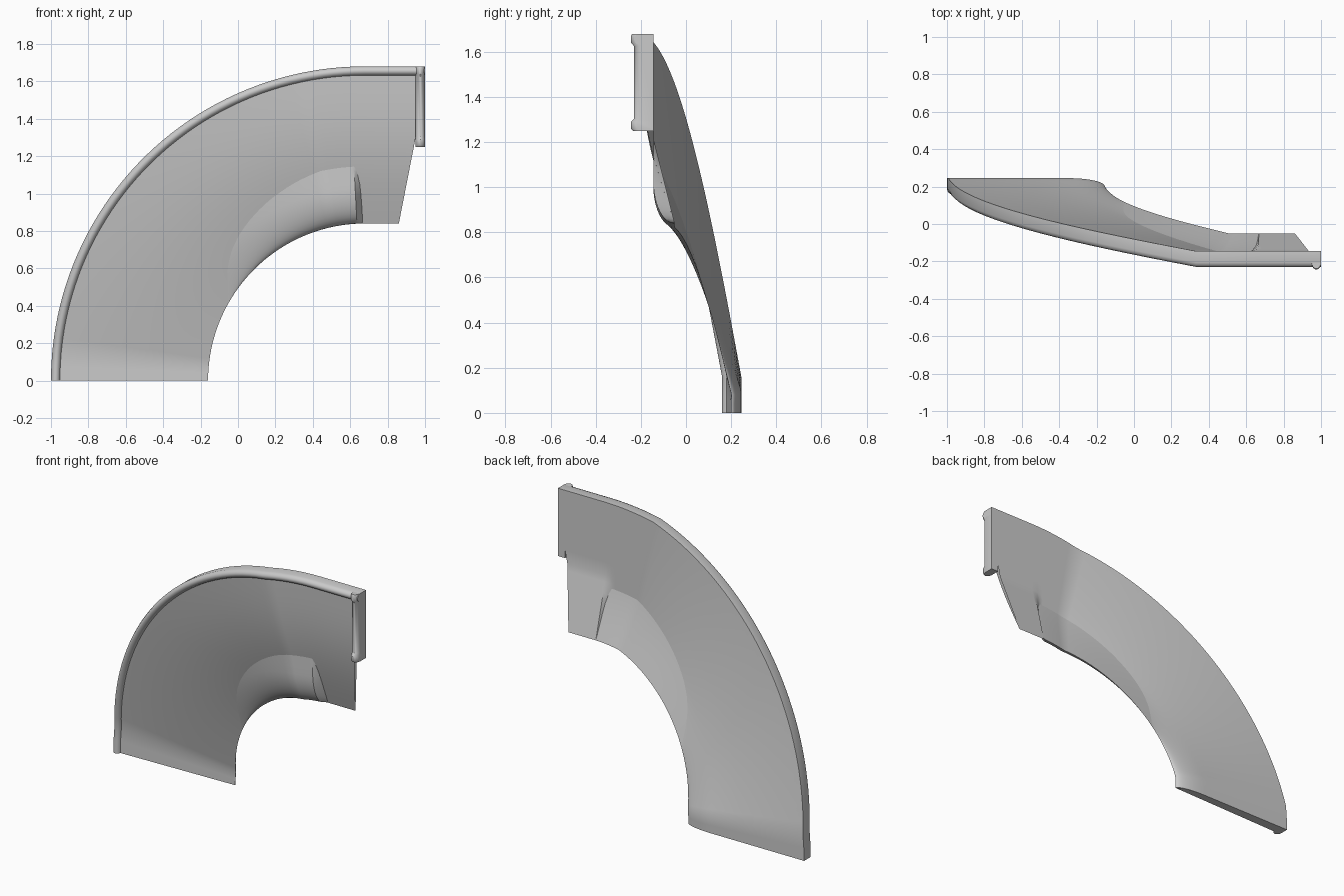
import bpy, math

if "Cube" in bpy.data.objects:
    bpy.data.objects.remove(bpy.data.objects["Cube"])

CX, R_IN, R_OUT, R_LIP = 0.68, 0.84, 1.68, 1.635


def clamp(v):
    return max(0.0, min(1.0, v))


def base_y(t):
    # back plane slants forward along the sweep
    return 0.245 - 0.39 * clamp((t - 5.5) / 72.5)


def point(t, r, d, end_x):
    # t up to 90 is the arc in degrees, 90..100 is the straight end
    if t <= 90:
        a = math.radians(t)
        return (CX - r * math.cos(a), base_y(t) + d, r * math.sin(a))
    return (CX + (t - 90) / 10 * (end_x - CX), base_y(t) + d, r)


def grid_object(name, rows, caps=False, closed=False, angle=30):
    n = len(rows[0])
    verts = [p for row in rows for p in row]
    faces = []
    for i in range(len(rows) - 1):
        for j in range(n if closed else n - 1):
            k = (j + 1) % n
            faces.append((i * n + j, i * n + k, (i + 1) * n + k, (i + 1) * n + j))
    if caps:
        faces += [tuple(range(n))[::-1], tuple(range(len(verts) - n, len(verts)))]
    me = bpy.data.meshes.new(name)
    me.from_pydata(verts, [], faces)
    ob = bpy.data.objects.new(name, me)
    bpy.context.collection.objects.link(ob)
    bpy.ops.object.select_all(action='DESELECT')
    ob.select_set(True)
    bpy.context.view_layer.objects.active = ob
    bpy.ops.object.mode_set(mode='EDIT')
    bpy.ops.mesh.select_all(action='SELECT')
    bpy.ops.mesh.normals_make_consistent(inside=False)
    bpy.ops.object.mode_set(mode='OBJECT')
    bpy.ops.object.shade_smooth_by_angle(angle=math.radians(angle))
    return ob


def inner_depth(t):
    # inner edge drifts from in front of the back plane to behind it
    return -0.045 + 0.14 * clamp((t - 5) / 73)


def back_depth(t, r):
    # flat sheet with its inner border rolled to the inner edge, flared at the end
    w = clamp((1.03 - r) / (1.03 - R_IN))
    roll = 1 - math.sqrt(1 - w * w)
    flare = clamp((1.22 - r) / (1.22 - R_IN))
    m = clamp((t - 87) / 2.2)
    return inner_depth(t) * (roll * (1 - m) + flare * m)


def front_depth(t, r):
    # shallow dish from the inner edge up to the lip
    w = (r - R_IN) / (R_LIP - R_IN)
    d = inner_depth(t)
    bulge = 0.036 * (d + 0.045) / 0.14
    return d + (-0.065 - d) * w - bulge * math.sin(math.pi * w)


def end_x(r):
    return 0.86 + 0.09 * clamp((r - R_IN) / 0.46)


def sheet_row(t, depth, radii):
    return [point(t, r, depth(t, r), end_x(r)) for r in radii]


stations = [0, 2.75, 5.5] + [8 + 2 * i for i in range(40)] + [87, 88, 89.2, 90, 92, 94, 96, 98, 100]

# Back sheet with rolled inner border
radii = ([R_IN + 0.19 * (1 - math.cos(math.radians(9 * i))) for i in range(11)]
         + [1.08, 1.13, 1.18, 1.22, 1.3, 1.4, 1.5, 1.6, 1.65])
grid_object("back_sheet", [sheet_row(t, back_depth, radii) for t in stations])

# Dished front sheet, turned back to the back sheet at the bottom edge
radii = [R_IN + (1.64 - R_IN) * i / 24 for i in range(25)]
front = [sheet_row(0, back_depth, radii)] + [sheet_row(t, front_depth, radii) for t in stations]
grid_object("front_sheet", front)

# Rounded lip along the outer edge
profile = [(0, 0), (0, -0.06), (-0.006, -0.075), (-0.016, -0.083), (-0.025, -0.085),
           (-0.034, -0.083), (-0.044, -0.075), (-0.05, -0.06), (-0.05, 0)]
path = [0, 2.75, 5.5] + [8 + 2 * i for i in range(42)] + [100]
grid_object("outer_lip", [[point(t, R_OUT + a, d, 1.0) for a, d in profile] for t in path],
            caps=True, closed=True, angle=40)

# Upright lip at the straight end, slightly thicker at both ends
levels = [(1.25, 1.06), (1.26, 1.16), (1.29, 1.16), (1.305, 1.0),
          (1.625, 1.0), (1.64, 1.16), (1.67, 1.16), (1.68, 1.1)]
grid_object("end_lip", [[(1.0 + a, -0.145 + d * s, z) for a, d in profile] for z, s in levels],
            caps=True, closed=True, angle=40)
